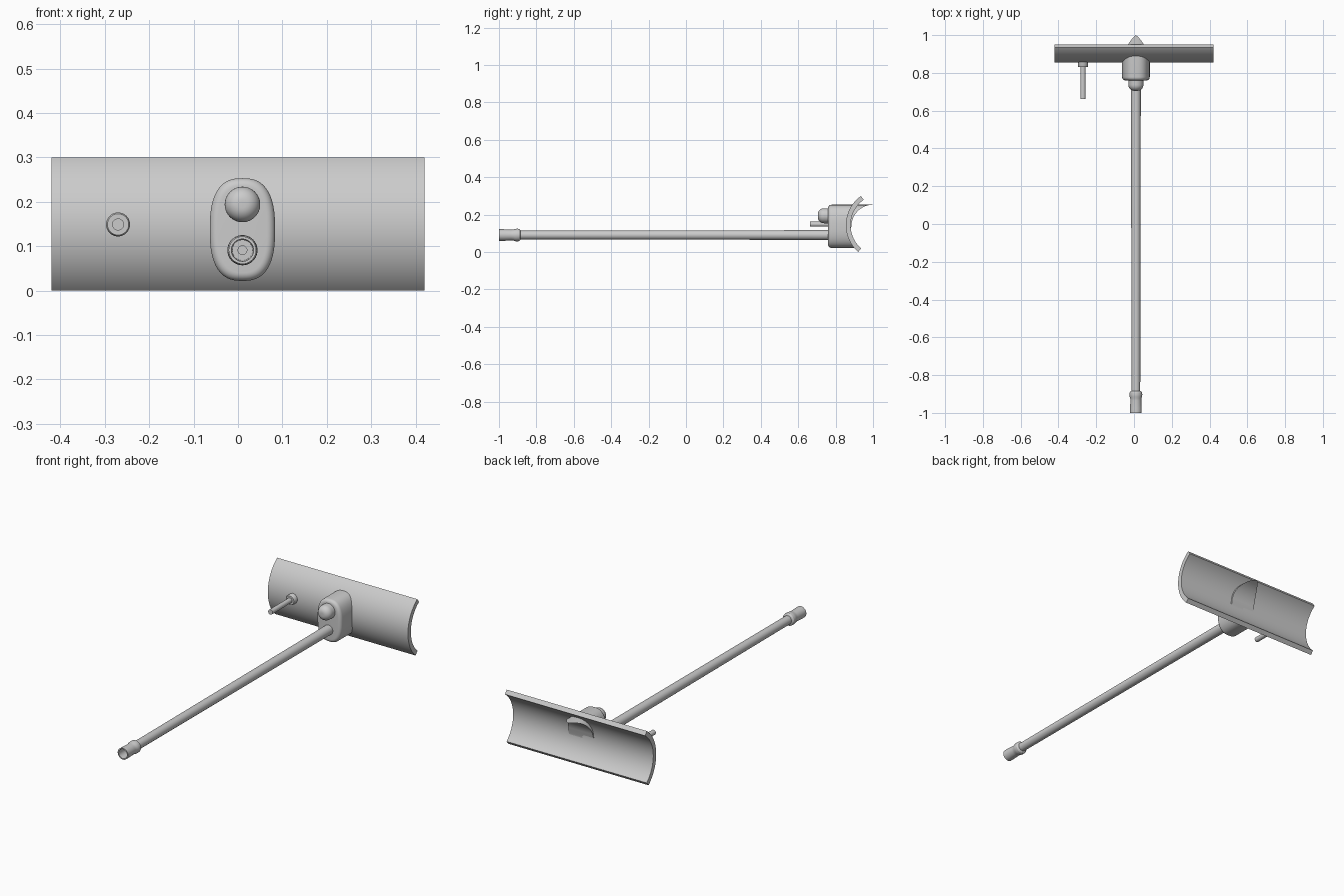
import bpy, bmesh, math

if "Cube" in bpy.data.objects:
    bpy.data.objects.remove(bpy.data.objects["Cube"])

grey = bpy.data.materials.new("plain grey")
grey.diffuse_color = (0.6, 0.6, 0.6, 1)
grey.use_nodes = True
grey.node_tree.nodes["Principled BSDF"].inputs["Base Color"].default_value = grey.diffuse_color


def finish(name, bm):
    """Turn a bmesh into a smooth-shaded object with sharp edges kept."""
    bmesh.ops.remove_doubles(bm, verts=bm.verts, dist=1e-5)
    bmesh.ops.recalc_face_normals(bm, faces=bm.faces)
    mesh = bpy.data.meshes.new(name)
    bm.to_mesh(mesh)
    bm.free()
    mesh.materials.append(grey)
    ob = bpy.data.objects.new(name, mesh)
    bpy.context.collection.objects.link(ob)
    bpy.ops.object.select_all(action='DESELECT')
    ob.select_set(True)
    bpy.context.view_layer.objects.active = ob
    bpy.ops.object.shade_smooth_by_angle(angle=math.radians(32))
    return ob


def bridge(bm, a, b):
    n = len(a)
    for i in range(n):
        bm.faces.new((a[i], a[(i + 1) % n], b[(i + 1) % n], b[i]))


def lathe(name, x, z, profile, sides=40):
    """Revolve (y, radius) pairs around an axis parallel to y, with end caps."""
    bm = bmesh.new()
    rings = []
    for y, r in profile:
        rings.append([bm.verts.new((x + r * math.cos(t), y, z + r * math.sin(t)))
                      for t in (2 * math.pi * i / sides for i in range(sides))])
    for a, b in zip(rings, rings[1:]):
        bridge(bm, a, b)
    bm.faces.new(rings[0])
    bm.faces.new(rings[-1])
    return finish(name, bm)


# Curved blade: thick arc section swept along x
AY, AZ, R_OUT, R_IN = 1.046, 0.144, 0.191, 0.166
bm = bmesh.new()
angles = [math.radians(125.4 + (228.8 - 125.4) * i / 40) for i in range(41)]
section = [(AY + R_OUT * math.cos(a), AZ + R_OUT * math.sin(a)) for a in angles]
section += [(AY + R_IN * math.cos(a), AZ + R_IN * math.sin(a)) for a in reversed(angles)]
left, right = ([bm.verts.new((x, y, z)) for y, z in section] for x in (-0.42, 0.42))
bridge(bm, left, right)
n = len(section)
for side in (left, right):
    for i in range(40):
        bm.faces.new((side[i], side[i + 1], side[n - 2 - i], side[n - 1 - i]))
finish("curved_blade", bm)

# Housing: rounded oval block with filleted front and a concave back
CX, CZ, HALF_W, HALF_H = 0.01, 0.1375, 0.0735, 0.1155
FRONT, FILLET, COUNT = 0.76, 0.018, 72


def oval(inset):
    pts = []
    for i in range(COUNT):
        t = 2 * math.pi * i / COUNT
        s, c = math.sin(t), math.cos(t)
        pts.append((CX + (HALF_W - inset) * math.copysign(abs(s) ** 0.77, s),
                    CZ + (HALF_H - inset) * math.copysign(abs(c) ** 0.77, c)))
    return pts


def back_y(z):
    """Upper half sticks out as a hooked lip, lower half stays in the blade."""
    if z > CZ:
        return 1.0 - math.sqrt(max(0, HALF_H ** 2 - (z - CZ) ** 2))
    return AY - math.sqrt(R_IN ** 2 - (z - AZ) ** 2) - 0.004


bm = bmesh.new()
rings = []
for k in range(7):
    t = math.pi / 2 * k / 6
    y = FRONT + FILLET * (1 - math.sin(t))
    rings.append([bm.verts.new((x, y, z)) for x, z in oval(FILLET * (1 - math.cos(t)))])
rings.insert(0, [bm.verts.new((x, back_y(z), z)) for x, z in oval(0)])
for a, b in zip(rings, rings[1:]):
    bridge(bm, a, b)
# Ends closed by level strips joining the mirrored sides
for ring in (rings[0], rings[-1]):
    half = COUNT // 2
    bm.faces.new((ring[0], ring[1], ring[-1]))
    for i in range(1, half - 1):
        bm.faces.new((ring[i], ring[i + 1], ring[COUNT - i - 1], ring[COUNT - i]))
    bm.faces.new((ring[half - 1], ring[half], ring[half + 1]))
finish("housing", bm)

# Rounded knob on the housing front
knob = [(0.78, 0.04)]
for k in range(9):
    t = math.pi / 2 * k / 8
    knob.append((0.738 - 0.033 * math.sin(t), 0.008 + 0.032 * math.cos(t)))
lathe("knob", 0.01, 0.194, knob)

# Long pole, slightly tapered, with a hollow stepped coupling at its free end
lathe("pole", 0.01, 0.091, [
    (0.80, 0.0265), (0.50, 0.0255), (-0.885, 0.023),
    (-0.887, 0.029), (-0.892, 0.033), (-0.902, 0.034), (-0.914, 0.033),
    (-0.922, 0.030), (-0.935, 0.029), (-0.975, 0.031), (-1.0, 0.031),
    (-1.0, 0.025), (-0.91, 0.023), (-0.91, 0.010), (-0.86, 0.010)])

# Side pin with a collar against the blade
lathe("side_pin", -0.27, 0.149, [
    (0.87, 0.027), (0.835, 0.027), (0.830, 0.024), (0.830, 0.0135), (0.663, 0.0135)], 32)
